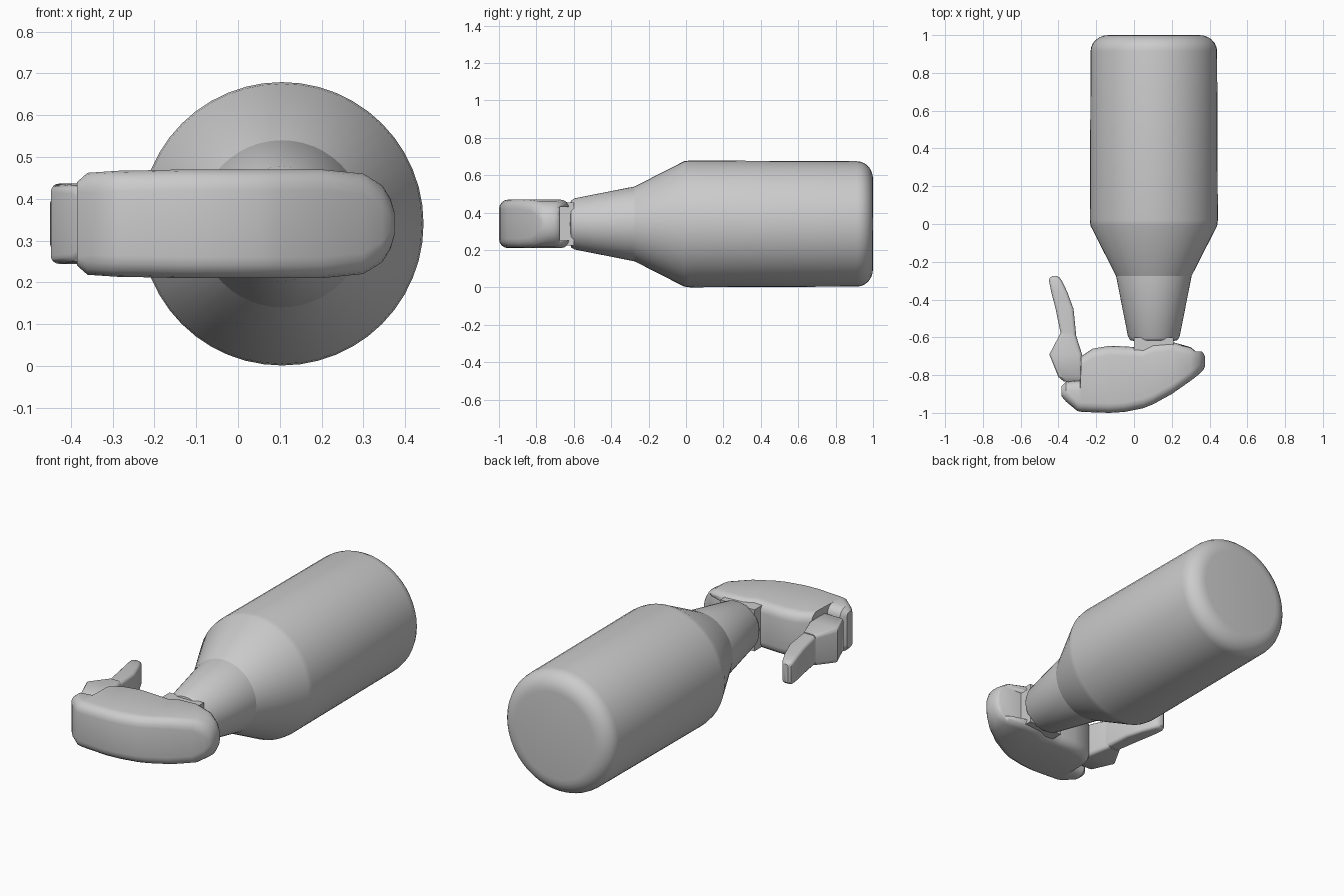
import bpy, bmesh, math
from mathutils import Vector

if "Cube" in bpy.data.objects:
    bpy.data.objects.remove(bpy.data.objects["Cube"])

CX, CZ = 0.105, 0.34


def finish(name, bm, angle=35):
    bmesh.ops.recalc_face_normals(bm, faces=bm.faces)
    me = bpy.data.meshes.new(name)
    bm.to_mesh(me)
    bm.free()
    ob = bpy.data.objects.new(name, me)
    bpy.context.collection.objects.link(ob)
    bpy.ops.object.select_all(action='DESELECT')
    ob.select_set(True)
    bpy.context.view_layer.objects.active = ob
    bpy.ops.object.shade_smooth_by_angle(angle=math.radians(angle))
    return ob


def skin(name, rings):
    """Bridge closed rings of points and cap both ends."""
    bm = bmesh.new()
    loops = [[bm.verts.new(p) for p in r] for r in rings]
    n = len(loops[0])
    for a, b in zip(loops, loops[1:]):
        for i in range(n):
            j = (i + 1) % n
            bm.faces.new((a[i], a[j], b[j], b[i]))
    bm.faces.new(loops[0])
    bm.faces.new(loops[-1])
    return finish(name, bm)


def lathe(name, profile, n=48):
    """Revolve (radius, y) points around the bottle axis."""
    return skin(name, [[(CX + r * math.cos(2 * math.pi * i / n), y,
                         CZ + r * math.sin(2 * math.pi * i / n)) for i in range(n)]
                       for r, y in profile])


def rounded_rect(lo, hi, h, rad):
    """Rounded rectangle spanning lo..hi sideways and +-h about CZ."""
    rad = min(rad, (hi - lo) * 0.45, h * 0.9)
    mid, half = (lo + hi) / 2, (hi - lo) / 2
    pts = []
    for k, (sx, sz) in enumerate([(1, 1), (-1, 1), (-1, -1), (1, -1)]):
        for s in range(5):
            a = math.radians(90 * k + 22.5 * s)
            pts.append((mid + sx * (half - rad) + rad * math.cos(a),
                        CZ + sz * (h - rad) + rad * math.sin(a)))
    return pts


def box(name, lo, hi):
    bm = bmesh.new()
    bmesh.ops.create_cube(bm, size=1)
    lo, hi = Vector(lo), Vector(hi)
    for v in bm.verts:
        v.co = Vector((v.co[i] * (hi[i] - lo[i]) + (lo[i] + hi[i]) / 2 for i in range(3)))
    return finish(name, bm)


# Bottle: rounded base, straight wall, sloping shoulder
base = [(0.24 + 0.095 * math.sin(math.radians(15 * i)),
         0.915 + 0.085 * math.cos(math.radians(15 * i))) for i in range(7)]
lathe("bottle", base + [(0.339, 0.02), (0.335, -0.01), (0.2, -0.275)])

# Tapered collar and the stem joining it to the head
lathe("collar", [(0.2, -0.27), (0.2, -0.275), (0.137, -0.595), (0.125, -0.615), (0.10, -0.62)])
box("stem", (0.0, -0.74, 0.225), (0.21, -0.60, 0.455))

# Spray head: sections along x as (x, front y, back y, half height)
head_sections = [
    (-0.385, -0.91, -0.86, 0.10), (-0.36, -0.94, -0.835, 0.122),
    (-0.30, -0.99, -0.83, 0.126), (-0.285, -0.993, -0.83, 0.127),
    (-0.28, -0.994, -0.70, 0.127), (-0.22, -0.997, -0.66, 0.128),
    (-0.13, -1.0, -0.645, 0.13), (-0.05, -0.995, -0.648, 0.13),
    (0.05, -0.975, -0.655, 0.13), (0.10, -0.955, -0.63, 0.13),
    (0.20, -0.90, -0.622, 0.13), (0.30, -0.83, -0.648, 0.12),
    (0.345, -0.795, -0.665, 0.092), (0.365, -0.775, -0.68, 0.06),
    (0.375, -0.755, -0.70, 0.025)]
head = skin("spray_head", [[(x, y, z) for y, z in rounded_rect(f, b, h, 0.05)]
                           for x, f, b, h in head_sections])

# Recess in the back of the head, beside the stem
cutter = box("recess_cutter", (0.15, -0.675, 0.25), (0.5, -0.5, 0.43))
cutter.hide_render = True
cutter.hide_set(True)
mod = head.modifiers.new("recess", 'BOOLEAN')
mod.object = cutter
mod.operation = 'DIFFERENCE'
mod.solver = 'EXACT'


# Trigger parts: sections along y as (y, left x, right x, half height)
def y_loft(name, sections, rad):
    skin(name, [[(x, y, z) for x, z in rounded_rect(l, r, h, rad)]
                for y, l, r, h in sections])


y_loft("nozzle", [(-0.835, -0.37, -0.27, 0.075), (-0.81, -0.40, -0.27, 0.092),
                  (-0.69, -0.448, -0.275, 0.096), (-0.58, -0.39, -0.31, 0.085)], 0.02)
y_loft("trigger", [(-0.60, -0.39, -0.305, 0.08), (-0.58, -0.388, -0.307, 0.08),
                   (-0.45, -0.415, -0.32, 0.075), (-0.36, -0.438, -0.353, 0.07),
                   (-0.30, -0.45, -0.382, 0.065), (-0.285, -0.446, -0.392, 0.06),
                   (-0.275, -0.432, -0.408, 0.05)], 0.018)
